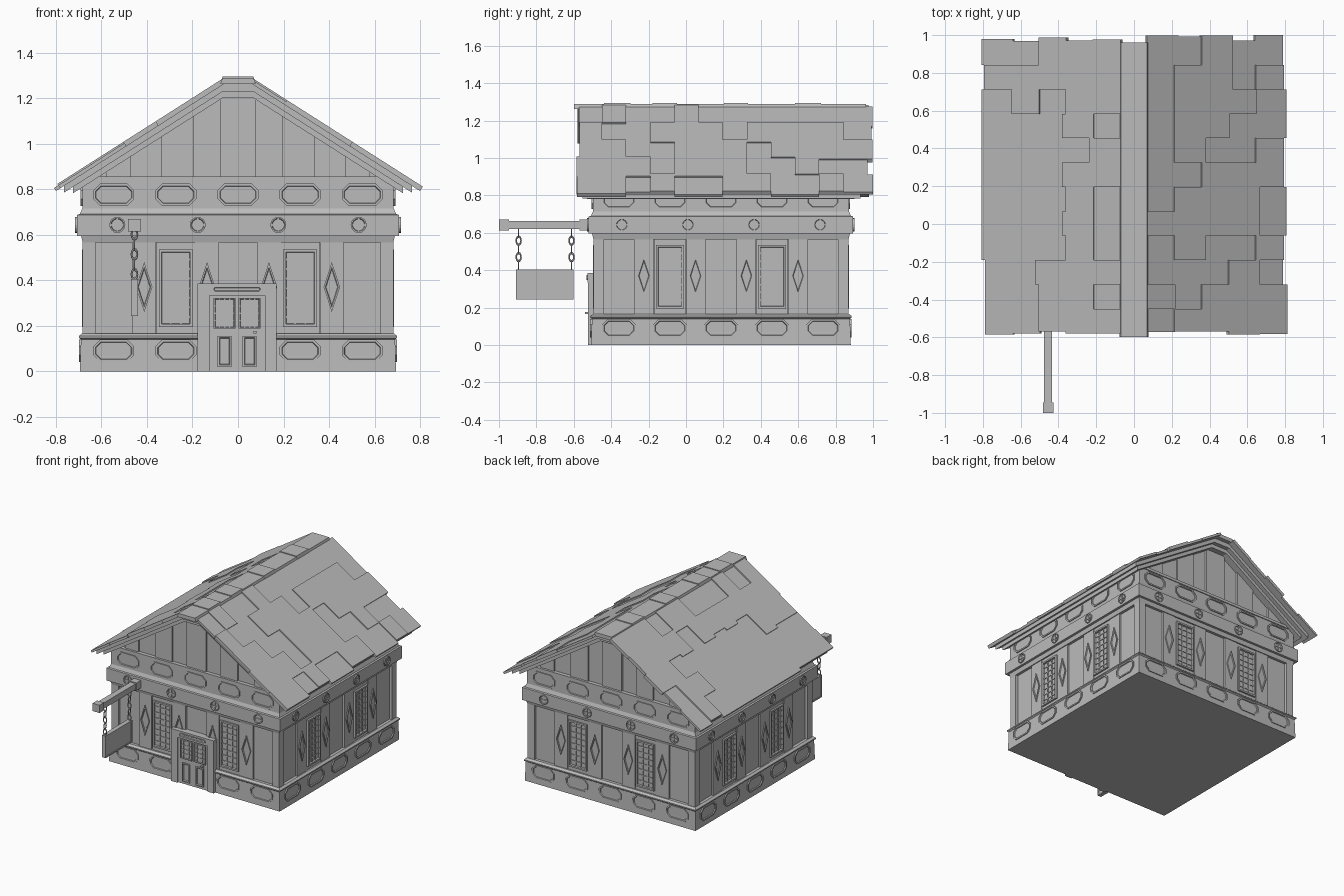
import bpy, bmesh, math, random
from mathutils import Matrix, Vector

random.seed(4)
if "Cube" in bpy.data.objects:
    bpy.data.objects.remove(bpy.data.objects["Cube"])

grey = bpy.data.materials.new("plain grey")
grey.use_nodes = True
grey.diffuse_color = (0.5, 0.5, 0.5, 1)
grey.node_tree.nodes["Principled BSDF"].inputs["Base Color"].default_value = grey.diffuse_color

CENTRE = Matrix.Translation((0, 0.187, 0))
ALL_SIDES = (0, 1, 2, 3)
GABLES = (0, 2)


def finish(name, bm, sides=(0,)):
    """Store the mesh, repeated on the given sides of the house."""
    bmesh.ops.recalc_face_normals(bm, faces=bm.faces)
    source = bpy.data.meshes.new(name)
    bm.to_mesh(source)
    bm.clear()
    for side in sides:
        turned = source.copy()
        turned.transform(CENTRE @ Matrix.Rotation(side * math.pi / 2, 4, "Z"))
        bm.from_mesh(turned)
        bpy.data.meshes.remove(turned)
    bm.to_mesh(source)
    bm.free()
    source.materials.append(grey)
    obj = bpy.data.objects.new(name, source)
    bpy.context.collection.objects.link(obj)
    return obj


def box(bm, low, high, place=Vector):
    """Box between two corners, optionally mapped into another frame."""
    verts = bmesh.ops.create_cube(bm, size=1)["verts"]
    for v in verts:
        v.co = place([high[i] if v.co[i] > 0 else low[i] for i in range(3)])


def plate(bm, outline, back, front, rim=0, sink=0):
    """Upright prism on the front wall, with an optional sunk field."""
    rear = [bm.verts.new((x, -back, z)) for x, z in outline]
    face = [bm.verts.new((x, -front, z)) for x, z in outline]
    bm.faces.new(rear)
    top = bm.faces.new(face)
    for i in range(len(face)):
        j = (i + 1) % len(face)
        bm.faces.new((rear[i], rear[j], face[j], face[i]))
    if rim:
        bm.normal_update()
        bmesh.ops.inset_region(bm, faces=[top], thickness=rim, use_even_offset=True)
        inner = bmesh.ops.inset_region(bm, faces=[top], thickness=0.003, use_even_offset=True)
        for v in top.verts:
            v.co.y += sink


def rect(x, z, half_w, half_h):
    return [(x - half_w, z - half_h), (x + half_w, z - half_h),
            (x + half_w, z + half_h), (x - half_w, z + half_h)]


def cartouche(x, z, half_w=0.09, half_h=0.049, cut=0.03):
    w, h = half_w - cut, half_h - cut
    return [(x - half_w, z - h), (x - w, z - half_h), (x + w, z - half_h), (x + half_w, z - h),
            (x + half_w, z + h), (x + w, z + half_h), (x - w, z + half_h), (x - half_w, z + h)]


def square_tier(name, profile):
    """Square tier from (half width, height) steps."""
    bm = bmesh.new()
    rings = [[bm.verts.new((sx * r, sy * r, z)) for sx, sy in ((-1, -1), (1, -1), (1, 1), (-1, 1))]
             for r, z in profile]
    for a, b in zip(rings, rings[1:]):
        for i in range(4):
            j = (i + 1) % 4
            bm.faces.new((a[i], a[j], b[j], b[i]))
    bm.faces.new(rings[0])
    bm.faces.new(rings[-1])
    return finish(name, bm)


# Stacked tiers of the house
square_tier("plinth", [(0.694, 0), (0.69, 0.14), (0.699, 0.147), (0.699, 0.155), (0.684, 0.167)])
square_tier("wall_core", [(0.662, 0.16), (0.662, 0.58)])
square_tier("wall_cornice", [(0.682, 0.565), (0.69, 0.598)])
square_tier("beam_band", [(0.707, 0.595), (0.707, 0.687), (0.698, 0.69)])
square_tier("frieze", [(0.696, 0.688), (0.684, 0.715), (0.684, 0.845)])

# Octagonal panels on frieze and plinth
STEP = 0.273
bm = bmesh.new()
for i in range(-2, 3):
    plate(bm, cartouche(i * STEP, 0.776), 0.67, 0.691, 0.01, 0.008)
finish("frieze_panels", bm, ALL_SIDES)
for name, sides, slots in (("plinth_panels", (1, 2, 3), (-2, -1, 0, 1, 2)),
                           ("front_plinth_panels", (0,), (-2, -1, 1, 2))):
    bm = bmesh.new()
    for i in slots:
        plate(bm, cartouche(i * STEP, 0.09), 0.68, 0.699, 0.01, 0.007)
    finish(name, bm, sides)

# Posts, with a diamond on each
bm = bmesh.new()
diamonds = bmesh.new()
for s in (-1, 1):
    plate(bm, rect(s * 0.654, 0.37, 0.028, 0.21), 0.64, 0.682)
    for x in (0.136, 0.412):
        plate(bm, rect(s * x, 0.37, 0.052, 0.21), 0.65, 0.676)
        diamond = [(s * x - 0.036, 0.37), (s * x, 0.26), (s * x + 0.036, 0.37), (s * x, 0.48)]
        plate(diamonds, diamond, 0.67, 0.684, 0.007, 0.006)
finish("wall_posts", bm, ALL_SIDES)
finish("post_diamonds", diamonds, ALL_SIDES)

# Lattice windows
bm = bmesh.new()
for s in (-1, 1):
    x = s * STEP
    plate(bm, rect(x, 0.365, 0.084, 0.2), 0.65, 0.672)
    plate(bm, rect(x, 0.365, 0.075, 0.17), 0.66, 0.685, 0.012, 0.018)
    for i in (-1, 1):
        plate(bm, rect(x + i * 0.022, 0.365, 0.004, 0.165), 0.66, 0.678)
    for i in range(-3, 4):
        plate(bm, rect(x, 0.365 + i * 0.042, 0.07, 0.004), 0.66, 0.677)
finish("windows", bm, ALL_SIDES)

# Round bosses with crosses on the beam band
bm = bmesh.new()
for x in (-0.53, -0.177, 0.177, 0.53):
    ring = [(x + 0.035 * math.cos(a * math.pi / 8), 0.643 + 0.035 * math.sin(a * math.pi / 8))
            for a in range(16)]
    plate(bm, ring, 0.7, 0.715, 0.006, 0.006)
    plate(bm, rect(x, 0.643, 0.004, 0.031), 0.7, 0.714)
    plate(bm, rect(x, 0.643, 0.031, 0.004), 0.7, 0.714)
finish("band_bosses", bm, ALL_SIDES)

# Front door
DOOR = -0.004
bm = bmesh.new()
plate(bm, rect(DOOR, 0.19, 0.15, 0.19), 0.65, 0.702)
for s in (-1, 1):
    plate(bm, rect(DOOR + s * 0.148, 0.19, 0.026, 0.19), 0.65, 0.712)
plate(bm, rect(DOOR, 0.36, 0.174, 0.026), 0.65, 0.713)
plate(bm, cartouche(DOOR, 0.36, 0.106, 0.013, 0.008), 0.7, 0.718, 0.004, 0.004)
finish("door_frame", bm)
bm = bmesh.new()
for s in (-1, 1):
    x = DOOR + s * 0.055
    plate(bm, rect(x, 0.088, 0.031, 0.068), 0.69, 0.712, 0.008, 0.01)
    plate(bm, rect(x, 0.255, 0.048, 0.068), 0.69, 0.71, 0.005, 0.007)
    for i in (-1, 0, 1):
        plate(bm, rect(x + i * 0.022, 0.255, 0.003, 0.065), 0.69, 0.708)
        plate(bm, rect(x, 0.255 + i * 0.032, 0.045, 0.003), 0.69, 0.708)
box(bm, (0.068, -0.727, 0.165), (0.082, -0.7, 0.177))
finish("door_panels", bm)

# Gable wall and its boards
SLOPE = 0.637


def roof_height(x, peak):
    return peak - SLOPE * max(abs(x) - 0.065, 0)


def under_roof(xs, bottom, peak):
    return [(xs[0], bottom), (xs[-1], bottom)] + [(x, roof_height(x, peak)) for x in reversed(xs)]


bm = bmesh.new()
plate(bm, under_roof((-0.65, -0.065, 0.065, 0.65), 0.83, 1.23), -0.662, 0.662)
finish("gable_wall", bm)
bm = bmesh.new()
plate(bm, under_roof((-0.08, -0.065, 0.065, 0.08), 0.84, 1.22), 0.65, 0.674)
for s in (-1, 1):
    for inner, outer in ((0.195, 0.335), (0.47, 0.58)):
        plate(bm, under_roof((s * inner, s * outer), 0.84, 1.22), 0.65, 0.674)
plate(bm, rect(0, 0.845, 0.66, 0.01), 0.65, 0.69)
finish("gable_boards", bm, GABLES)


# Roof deck and lining
def chevron(name, peak, thick, eave, front, back):
    xs = (-eave, -0.065, 0.065, eave)
    upper = [(x, roof_height(x, peak)) for x in xs]
    lower = [(x, z - thick) for x, z in reversed(upper)]
    bm = bmesh.new()
    plate(bm, upper + lower, -back, front)
    finish(name, bm)


chevron("roof_deck", 1.262, 0.032, 0.765, 0.74, 0.745)
chevron("roof_lining", 1.232, 0.03, 0.725, 0.715, 0.715)

# Overlapping roof tiles in five courses
PITCH = math.atan(SLOPE)
COURSE, COLUMN, START = 0.17, 0.129, -0.765


def on_slope(side):
    def place(p):
        along, y, up = p
        x = 0.065 + along * math.cos(PITCH) + up * math.sin(PITCH)
        return Vector((side * x, y, 1.262 - along * math.sin(PITCH) + up * math.cos(PITCH)))
    return place


for side, name in ((-1, "right_roof_tiles"), (1, "left_roof_tiles")):
    bm = bmesh.new()
    for row in range(5):
        column = 0
        while column < 12:
            span = min(random.choice((1, 1, 2)), 12 - column)
            y0 = START + column * COLUMN
            y1 = y0 + span * COLUMN
            if column == 0:
                y0 += random.uniform(-0.01, 0.02)
            column += span
            if column == 12:
                y1 += random.uniform(-0.005, 0.03)
            lift = random.choice((0.0, 0.007))
            reach = (row + 1) * COURSE + random.choice((0.0, 0.022))
            box(bm, (row * COURSE - 0.005, y0, -0.002), (reach, y1, 0.014 + lift), on_slope(side))
    finish(name, bm)

# Ridge caps, alternately long and short
bm = bmesh.new()
y = -0.785
for i, length in enumerate((0.16, 0.14, 0.12, 0.13, 0.25, 0.13, 0.25, 0.14, 0.24)):
    rise = 0.006 * (i % 2)
    outline = [(-0.078, 1.262), (0.078, 1.262), (0.068, 1.289 + rise), (-0.068, 1.289 + rise)]
    plate(bm, outline, -y - length, -y)
    y += length
finish("ridge_caps", bm)

# Hanging sign on its bracket
SIGN_X = -0.455
bm = bmesh.new()
box(bm, (SIGN_X - 0.022, -1.16, 0.62), (SIGN_X + 0.022, -0.7, 0.663))
for y in (-1.16, -0.73):
    box(bm, (SIGN_X - 0.028, y - 0.027, 0.613), (SIGN_X + 0.028, y + 0.027, 0.67))
plate(bm, rect(SIGN_X, 0.641, 0.018, 0.018), 1.18, 1.187, 0.005, 0.004)
finish("sign_bracket", bm)
bm = bmesh.new()
box(bm, (SIGN_X - 0.012, -1.09, 0.252), (SIGN_X + 0.012, -0.795, 0.398))
for z in (0.243, 0.395):
    box(bm, (SIGN_X - 0.016, -1.097, z), (SIGN_X + 0.016, -0.788, z + 0.01))
for y in (-1.097, -0.798):
    box(bm, (SIGN_X - 0.016, y, 0.243), (SIGN_X + 0.016, y + 0.01, 0.405))
finish("sign_board", bm)

# Chain links
for y in (-0.895, -0.612):
    for i in range(5):
        bpy.ops.mesh.primitive_torus_add(
            major_segments=12, minor_segments=6, major_radius=0.013, minor_radius=0.004,
            location=(SIGN_X, y, 0.426 + i * 0.044), rotation=(math.pi / 2, 0, (i % 2) * math.pi / 2))
        link = bpy.context.object
        link.name = "chain_link"
        link.scale.y = 1.65
        link.data.materials.append(grey)
        bpy.ops.object.shade_smooth_by_angle()
